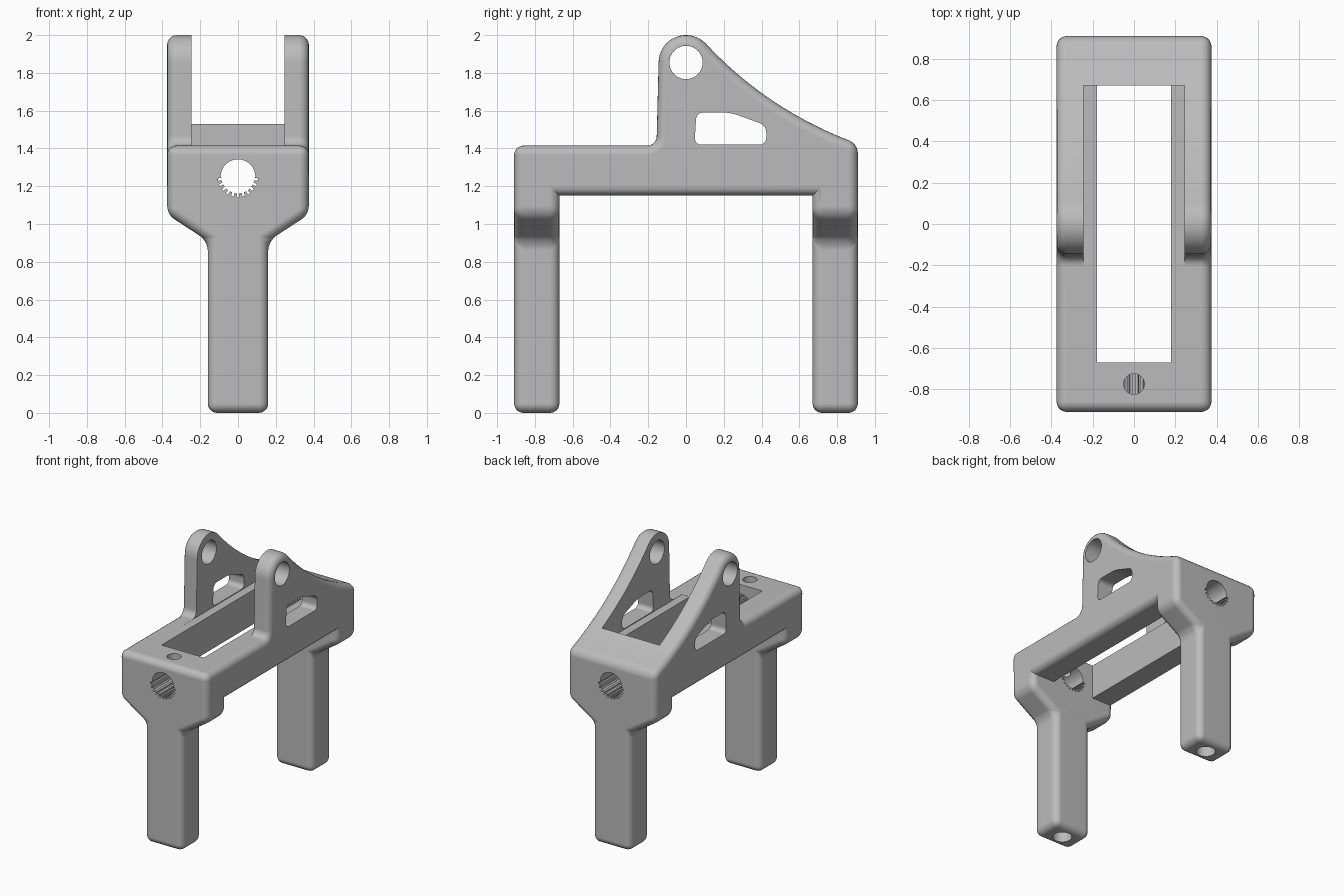
import bpy, bmesh, math
from mathutils import Vector

cube = bpy.data.objects.get("Cube")
if cube:
    bpy.data.objects.remove(cube, do_unlink=True)

grey = bpy.data.materials.new("mid_grey")
grey.use_nodes = True
grey.diffuse_color = (0.5, 0.5, 0.5, 1)
grey.node_tree.nodes["Principled BSDF"].inputs["Base Color"].default_value = (0.5, 0.5, 0.5, 1)


def prism(name, points, axis, low, high, rounding=0):
    """Extrude a 2D outline along an axis: x uses (y,z), y uses (x,z), z uses (x,y)."""
    def place(p, d):
        return {"x": (d, p[0], p[1]), "y": (p[0], d, p[1]), "z": (p[0], p[1], d)}[axis]
    bm = bmesh.new()
    face = bm.faces.new([bm.verts.new(place(p, low)) for p in points])
    step = Vector(place((0, 0), high - low))
    ext = bmesh.ops.extrude_face_region(bm, geom=[face], use_keep_orig=True)
    moved = [g for g in ext["geom"] if isinstance(g, bmesh.types.BMVert)]
    bmesh.ops.translate(bm, verts=moved, vec=step)
    bmesh.ops.recalc_face_normals(bm, faces=bm.faces[:])
    if rounding:
        along = [e for e in bm.edges
                 if abs((e.verts[0].co - e.verts[1].co).normalized().dot(step.normalized())) > 0.99]
        bmesh.ops.bevel(bm, geom=along, offset=rounding, segments=6, profile=0.5, affect="EDGES")
    mesh = bpy.data.meshes.new(name)
    bm.to_mesh(mesh)
    bm.free()
    obj = bpy.data.objects.new(name, mesh)
    bpy.context.scene.collection.objects.link(obj)
    return obj


def rect(a0, a1, b0, b1):
    return [(a0, b0), (a1, b0), (a1, b1), (a0, b1)]


def arc(ca, cb, r, start, end, n):
    angles = [math.radians(start + (end - start) * i / n) for i in range(n + 1)]
    return [(ca + r * math.cos(t), cb + r * math.sin(t)) for t in angles]


def circle(ca, cb, r, n=40):
    return arc(ca, cb, r, 0, 360, n)[:-1]


def combine(target, tool, operation):
    """Apply a boolean and discard the tool."""
    mod = target.modifiers.new("combine", "BOOLEAN")
    mod.object, mod.operation, mod.solver = tool, operation, "EXACT"
    bpy.context.view_layer.update()
    graph = bpy.context.evaluated_depsgraph_get()
    mesh = bpy.data.meshes.new_from_object(target.evaluated_get(graph))
    target.modifiers.clear()
    target.data = mesh
    bpy.data.objects.remove(tool, do_unlink=True)


# Side outline: two legs, beam, upright ear and swept back edge
HALF, LEG, UNDER, DECK = 0.91, 0.67, 1.15, 1.415
EAR_Z, EAR_R = 1.855, 0.145
p0, p1, p2 = Vector((0.106, 1.954)), Vector((0.442, 1.594)), Vector((HALF, 1.425))
sweep = []
for i in range(1, 17):
    t = i / 16
    sweep.append(tuple((1 - t) ** 2 * p0 + 2 * t * (1 - t) * p1 + t * t * p2))
side = [(-HALF, 0), (-LEG, 0), (-LEG, UNDER), (LEG, UNDER), (LEG, 0), (HALF, 0)]
side += sweep[::-1]
side += arc(0, EAR_Z, EAR_R, 43, 180, 16)
side += arc(-0.205, DECK + 0.05, 0.05, 0, -90, 6)
side += [(-HALF, DECK)]
frame = prism("frame", side, "x", -1, 1)

# Front outline: narrow leg flaring to the full width
half_front = [(0.16, -0.1), (0.16, 0.91), (0.375, 1.05), (0.375, 2.2)]
front = half_front + [(-x, z) for x, z in reversed(half_front)]
combine(frame, prism("front_outline", front, "y", -1.2, 1.2), "INTERSECT")

# Round the outer edges, leaving the leg-to-beam corners sharp
bm = bmesh.new()
bm.from_mesh(frame.data)
bmesh.ops.remove_doubles(bm, verts=bm.verts[:], dist=0.0001)
edges = []
for e in bm.edges:
    if len(e.link_faces) != 2 or e.calc_face_angle(0) < math.radians(25):
        continue
    a, b = (v.co for v in e.verts)
    inner_corner = abs(a.z - UNDER) < 0.001 and abs(b.z - UNDER) < 0.001 and abs(a.y - b.y) < 0.001
    if not inner_corner:
        edges.append(e)
bmesh.ops.bevel(bm, geom=edges, offset=0.05, segments=5, profile=0.5,
                affect="EDGES", clamp_overlap=False)
bmesh.ops.recalc_face_normals(bm, faces=bm.faces[:])
bm.to_mesh(frame.data)
bm.free()

# Long slot through the beam and the wider gap between the ears
combine(frame, prism("slot", rect(-0.18, 0.18, -LEG, LEG), "z", 1.0, 2.2), "DIFFERENCE")
combine(frame, prism("ear_gap", rect(-0.245, 0.245, -0.3, LEG + 0.001), "z", DECK - 0.001, 2.2), "DIFFERENCE")

# Pivot holes and rounded windows through both ears
combine(frame, prism("pivot_hole", circle(0, EAR_Z, 0.088), "x", -1, 1), "DIFFERENCE")
window = [(0.045, 1.42), (0.425, 1.42), (0.425, 1.522), (0.235, 1.59), (0.055, 1.59)]
combine(frame, prism("window", window, "x", -1, 1, 0.035), "DIFFERENCE")

# Bore through both ends with grooves around its lower half
BORE_Z = 1.25
bore = arc(0, BORE_Z, 0.092, 0, 180, 20)
for i in range(11):
    mid = 188 + i * 16.4
    bore += arc(0, BORE_Z, 0.088, mid - 6, mid - 4, 1)
    bore += arc(0, BORE_Z, 0.108, mid - 3.5, mid + 3.5, 1)
    bore += arc(0, BORE_Z, 0.088, mid + 4, mid + 6, 1)
combine(frame, prism("grooved_bore", bore, "y", -1.2, 1.2), "DIFFERENCE")

# Top screw hole and blind holes under the feet
combine(frame, prism("screw_hole", circle(0, -0.775, 0.05), "z", BORE_Z, 1.6), "DIFFERENCE")
for y in (-0.79, 0.79):
    combine(frame, prism("foot_hole", circle(0, y, 0.068), "z", -0.2, 0.25), "DIFFERENCE")

# Finish
frame.data.materials.clear()
frame.data.materials.append(grey)
for poly in frame.data.polygons:
    poly.material_index = 0
bpy.ops.object.select_all(action="DESELECT")
frame.select_set(True)
bpy.context.view_layer.objects.active = frame
bpy.ops.object.shade_smooth_by_angle(angle=math.radians(30))
weighted = frame.modifiers.new("weighted_normals", "WEIGHTED_NORMAL")
weighted.keep_sharp = True
